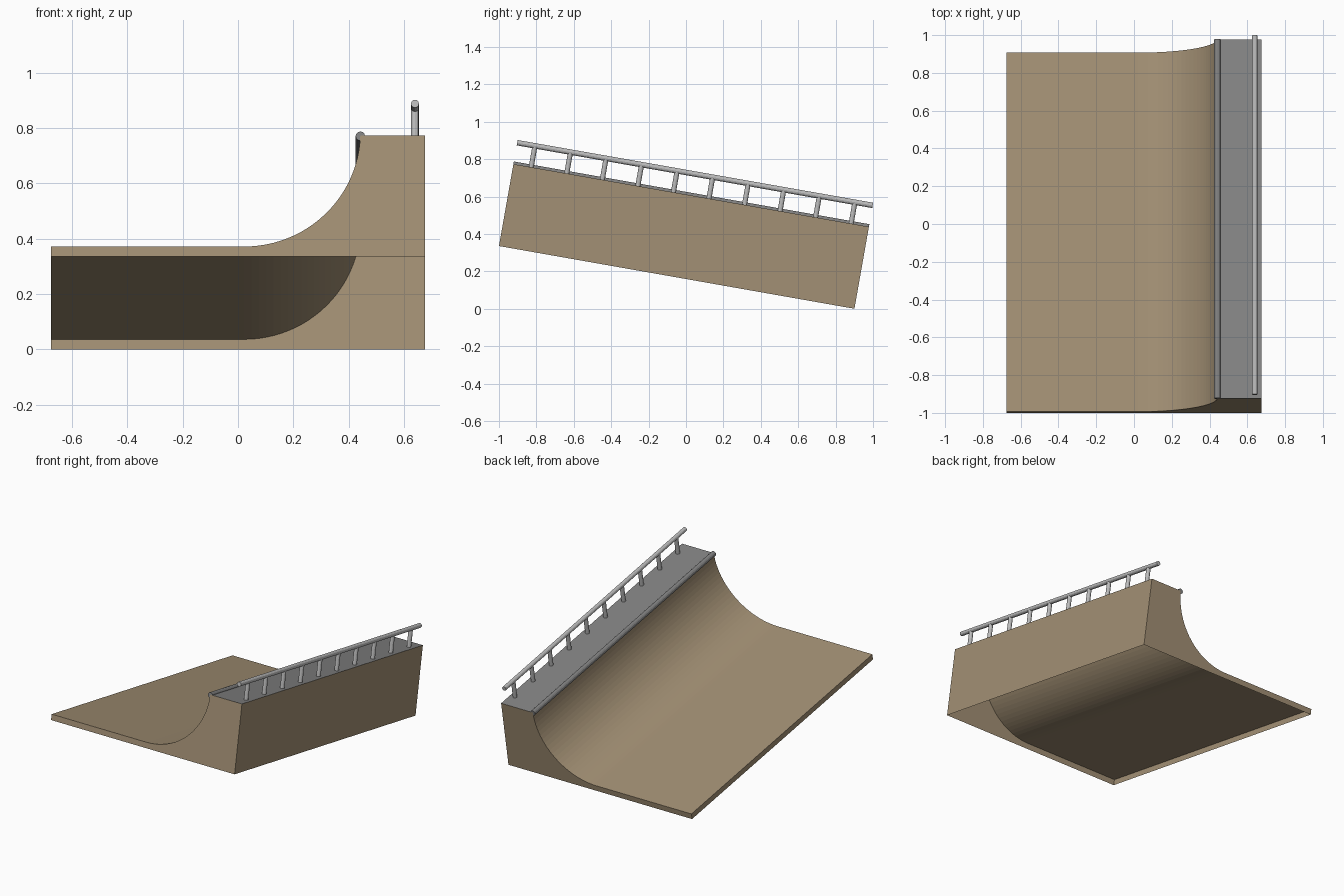
import bpy, bmesh, math
from mathutils import Matrix, Vector

if "Cube" in bpy.data.objects:
    bpy.data.objects.remove(bpy.data.objects["Cube"])

L = 1.93          # ramp length
HALF = 0.675      # half width
DECK = 0.445      # deck height
FLAT = 0.037      # flat floor thickness
R, CX = 0.42, 0.022   # quarter-pipe radius and centre x
SEG = 24
ANGLE = math.radians(10)

# Everything is built level, then tipped down towards the back
TILT = (Matrix.Translation((0, -1, L * math.sin(ANGLE)))
        @ Matrix.Rotation(-ANGLE, 4, 'X'))


def material(name, rgb):
    m = bpy.data.materials.new(name)
    m.diffuse_color = (*rgb, 1)
    m.use_nodes = True
    m.node_tree.nodes["Principled BSDF"].inputs["Base Color"].default_value = m.diffuse_color
    return m


def add_object(name, bm, mat):
    me = bpy.data.meshes.new(name)
    bm.to_mesh(me)
    bm.free()
    me.materials.append(mat)
    ob = bpy.data.objects.new(name, me)
    bpy.context.collection.objects.link(ob)
    ob.matrix_world = TILT
    return ob


def add_tube(name, start, end, radius, sides, mat):
    a, b = Vector(start), Vector(end)
    d = b - a
    place = Matrix.Translation((a + b) / 2) @ d.to_track_quat('Z', 'Y').to_matrix().to_4x4()
    bm = bmesh.new()
    bmesh.ops.create_cone(bm, cap_ends=True, segments=sides, radius1=radius,
                          radius2=radius, depth=d.length, matrix=place)
    return add_object(name, bm, mat)


wood = material("wood", (0.365, 0.28, 0.176))
deck_grey = material("deck_grey", (0.23, 0.23, 0.23))
coping_grey = material("coping_grey", (0.22, 0.22, 0.22))
rail_grey = material("rail_grey", (0.50, 0.50, 0.50))

# Ramp profile, counter-clockwise seen from the front
a_end = math.asin((R + FLAT - DECK) / R)
curve = []
for i in range(SEG + 1):
    t = -a_end + (-math.pi / 2 + a_end) * i / SEG
    curve.append((CX + R * math.cos(t), FLAT + R + R * math.sin(t)))
profile = [(-HALF, 0), (HALF, 0), (HALF, DECK)] + curve + [(-HALF, FLAT)]

# Ramp shell: end caps and walls, open underneath
bm = bmesh.new()
front = [bm.verts.new((x, 0, z)) for x, z in profile]
back = [bm.verts.new((x, L, z)) for x, z in profile]
bm.faces.new(front)
bm.faces.new(back[::-1])
n = len(profile)
for i in range(n):
    if i in (0, 2):       # open underside, deck made separately
        continue
    j = (i + 1) % n
    bm.faces.new((front[j], front[i], back[i], back[j]))
add_object("ramp_body", bm, wood)

# Deck surface
x0 = curve[0][0]
bm = bmesh.new()
bm.faces.new([bm.verts.new(p) for p in
              ((x0, 0, DECK), (HALF, 0, DECK), (HALF, L, DECK), (x0, L, DECK))])
add_object("deck", bm, deck_grey)

# Coping along the lip
add_tube("coping", (x0, 0, DECK - 0.003), (x0, L, DECK - 0.003), 0.017, 12, coping_grey)

# Handrail and its posts
RAIL_X, RAIL_Z = 0.639, 0.561
add_tube("handrail", (RAIL_X, 0, RAIL_Z), (RAIL_X, L, RAIL_Z), 0.0145, 12, rail_grey)
POSTS = 10
for i in range(POSTS):
    y = L * (i + 0.5) / POSTS
    add_tube(f"rail_post_{i + 1}", (RAIL_X, y, DECK), (RAIL_X, y, RAIL_Z),
             0.0135, 12, rail_grey)
